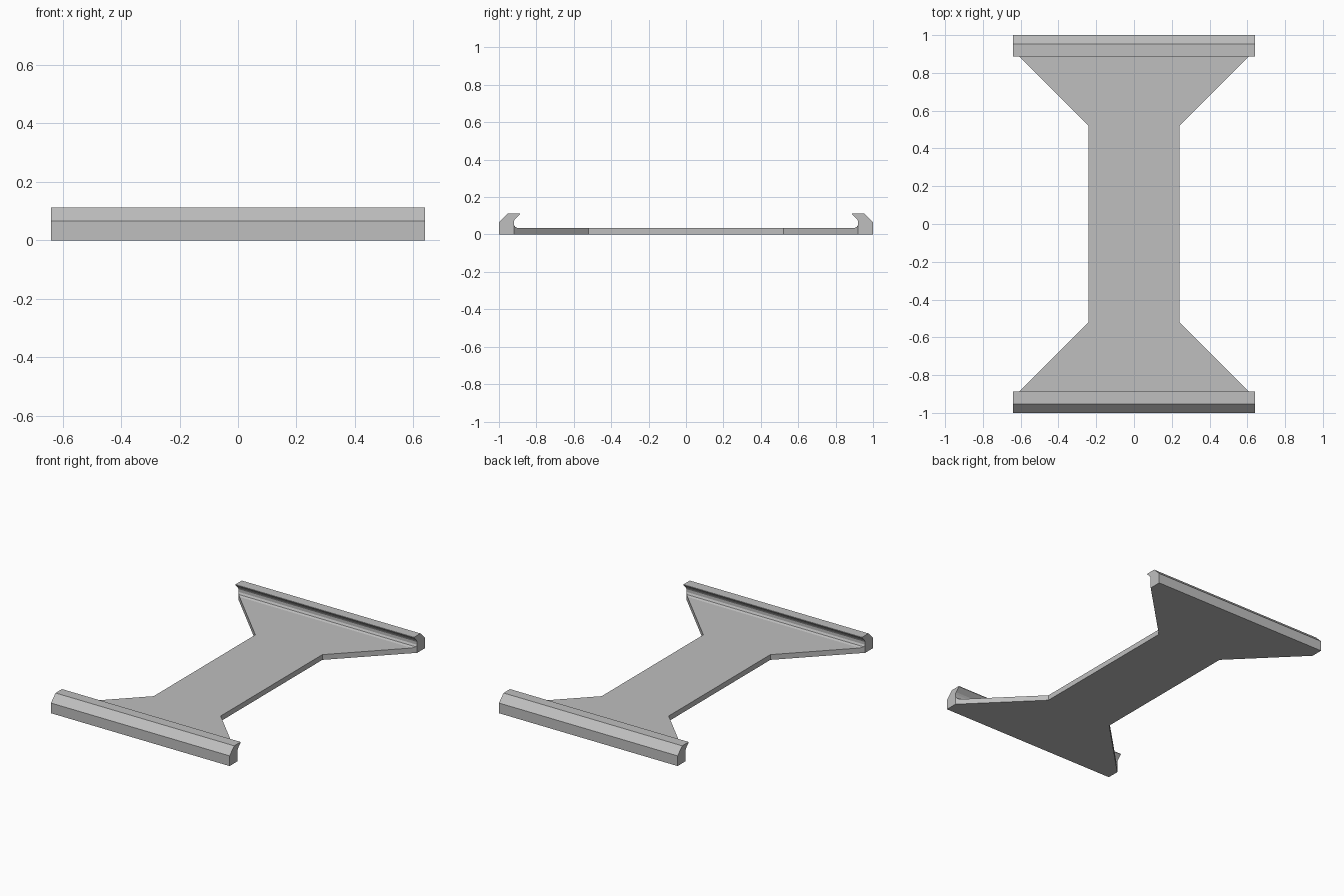
import bpy, bmesh

cube = bpy.data.objects.get("Cube")
if cube:
    bpy.data.objects.remove(cube)

grey = bpy.data.materials.new("plain grey")
grey.use_nodes = True
GREY = (0.52, 0.52, 0.52, 1)
grey.diffuse_color = GREY
grey.node_tree.nodes["Principled BSDF"].inputs["Base Color"].default_value = GREY

HALF = 0.64      # half width of the end bars
WALL = 0.92      # inner wall of the end bars
THICK = 0.034    # plate thickness


def prism(name, start, end):
    """Solid between two matching outlines."""
    bm = bmesh.new()
    a = [bm.verts.new(p) for p in start]
    b = [bm.verts.new(p) for p in end]
    bm.faces.new(a)
    bm.faces.new(b[::-1])
    n = len(a)
    for i in range(n):
        j = (i + 1) % n
        bm.faces.new((a[i], b[i], b[j], a[j]))
    bmesh.ops.recalc_face_normals(bm, faces=bm.faces)
    mesh = bpy.data.meshes.new(name)
    bm.to_mesh(mesh)
    bm.free()
    mesh.materials.append(grey)
    obj = bpy.data.objects.new(name, mesh)
    bpy.context.collection.objects.link(obj)
    return obj


# Base plate: narrow waist flaring at 45 degrees to both bars
quarter = [(HALF, WALL), (0.24, 0.52)]
right = quarter + [(x, -y) for x, y in reversed(quarter)]
outline = right + [(-x, -y) for x, y in right]
prism("base_plate", [(x, y, 0) for x, y in outline],
      [(x, y, THICK) for x, y in outline])

# Hooked bar section with chamfered outer edge and inward lip
hook = [(WALL, 0), (1, 0), (1, 0.066), (0.953, 0.113), (0.887, 0.113),
        (0.887, 0.109), (0.914, 0.082), (WALL, 0.07)]
# Small sloped fillet between plate and bar, trimmed along the flare
fillet = [(WALL, THICK), (WALL, 0.052), (0.913, 0.040), (0.898, THICK)]

for side, label in ((-1, "front"), (1, "back")):
    prism(label + "_hooked_bar", [(-HALF, side * y, z) for y, z in hook],
          [(HALF, side * y, z) for y, z in hook])
    flare = HALF - WALL
    prism(label + "_fillet", [(-(y + flare), side * y, z) for y, z in fillet],
          [(y + flare, side * y, z) for y, z in fillet])
